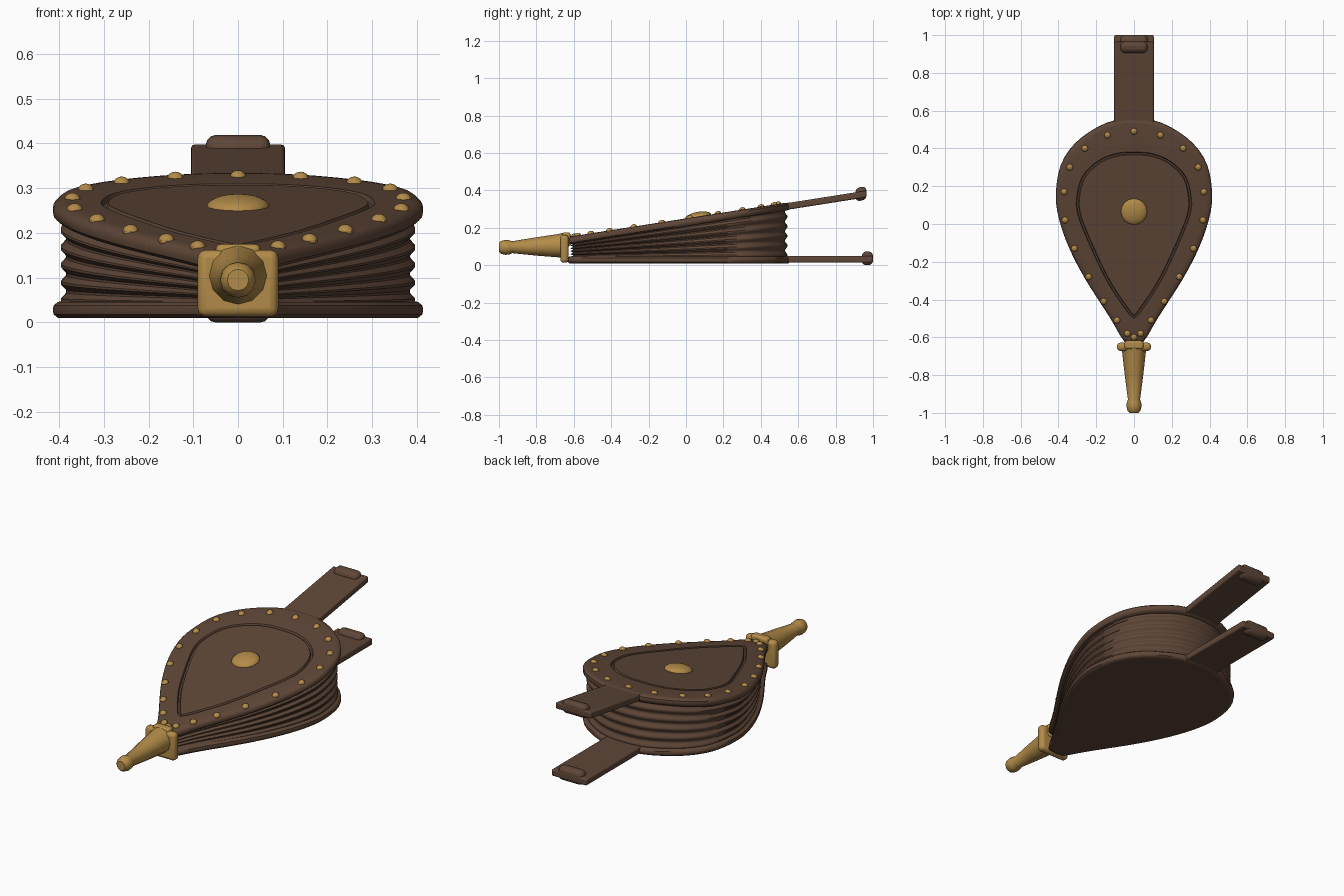
import bpy, bmesh, math
from mathutils import Vector

old = bpy.data.objects.get("Cube")
if old:
    bpy.data.objects.remove(old, do_unlink=True)


def material(name, rgb):
    m = bpy.data.materials.new(name)
    m.use_nodes = True
    m.diffuse_color = (*rgb, 1)
    m.node_tree.nodes["Principled BSDF"].inputs["Base Color"].default_value = (*rgb, 1)
    return m


BROWN = material("brown wood and leather", (0.115, 0.062, 0.039))
BRASS = material("brass", (0.45, 0.26, 0.065))
SLOPE = 0.157
COUNT = 64


def tilt(y):
    """Height of the middle of the sloping top board at depth y."""
    return 0.228 + SLOPE * y


def finish(name, bm, mat, bevel=0):
    bmesh.ops.recalc_face_normals(bm, faces=bm.faces)
    mesh = bpy.data.meshes.new(name)
    bm.to_mesh(mesh)
    bm.free()
    mesh.materials.append(mat)
    ob = bpy.data.objects.new(name, mesh)
    bpy.context.collection.objects.link(ob)
    if bevel:
        mod = ob.modifiers.new("Rounded edges", "BEVEL")
        mod.width, mod.segments = bevel, 3
    bpy.ops.object.select_all(action="DESELECT")
    ob.select_set(True)
    bpy.context.view_layer.objects.active = ob
    bpy.ops.object.shade_smooth_by_angle(angle=math.radians(40))
    return ob


def loft(name, rings, mat, caps=True):
    bm = bmesh.new()
    loops = [[bm.verts.new(p) for p in ring] for ring in rings]
    for a, b in zip(loops, loops[1:]):
        for i in range(len(a)):
            j = (i + 1) % len(a)
            bm.faces.new((a[i], a[j], b[j], b[i]))
    if caps:
        bm.faces.new(loops[0])
        bm.faces.new(loops[-1])
    return finish(name, bm, mat)


def teardrop(half):
    """Smooth closed outline from its +x half, evenly resampled."""
    h = [Vector(p) for p in half]
    ctrl = [Vector((-h[1].x, h[1].y))] + h + [Vector((-h[-2].x, h[-2].y))]
    fine = []
    for a, b, c, d in zip(ctrl, ctrl[1:], ctrl[2:], ctrl[3:]):
        for k in range(12):
            t = k / 12
            fine.append(0.5 * (2 * b + (c - a) * t + (2 * a - 5 * b + 4 * c - d) * t * t
                               + (3 * b - a - 3 * c + d) * t ** 3))
    fine.append(h[-1])
    run = [0]
    for p, q in zip(fine, fine[1:]):
        run.append(run[-1] + (q - p).length)
    right = []
    for i in range(COUNT // 2 + 1):
        s = run[-1] * i / (COUNT // 2)
        k = max(j for j in range(len(run) - 1) if run[j] <= s + 1e-9)
        right.append(fine[k].lerp(fine[k + 1], (s - run[k]) / (run[k + 1] - run[k])))
    return right + [Vector((-p.x, p.y)) for p in right[-2:0:-1]]


def inset(outline, d):
    out = []
    for i, p in enumerate(outline):
        t = (outline[(i + 1) % COUNT] - outline[i - 1]).normalized()
        out.append(p + Vector((-t.y, t.x)) * d)
    return out


def ring(outline, d, height):
    return [(p.x, p.y, height(p.y)) for p in inset(outline, d)]


BOARD = teardrop([(0, -.635), (.05, -.625), (.125, -.5), (.265, -.28), (.355, -.1), (.405, .06),
                  (.413, .18), (.385, .32), (.31, .43), (.2, .51), (.1, .55), (0, .56)])
PANEL = teardrop([(0, -.5), (.04, -.46), (.145, -.3), (.24, -.1), (.295, .04), (.305, .13),
                  (.275, .25), (.19, .335), (.09, .375), (0, .38)])

# Boards: rounded rim sections given as (inset, offset from the middle)
RIM = [(.03, -.018), (.012, -.018), (.002, -.01), (0, 0), (.002, .01), (.012, .018), (.03, .02)]
loft("bottom_board", [ring(BOARD, d, lambda y: .028 + dz) for d, dz in RIM], BROWN)
GROOVE = [(0, .02), (.004, .01), (.012, .01), (.016, .02)]
top = [ring(BOARD, d, lambda y: tilt(y) + dz * 1.1) for d, dz in RIM]
top += [ring(PANEL, d, lambda y: tilt(y) + dz * 1.1) for d, dz in GROOVE]
loft("top_board", top, BROWN)

# Pleated leather between the boards
folds, steps = 5, 30
pleats = []
for k in range(steps + 1):
    t = k / steps
    d = .024 - .007 * math.sin(2 * math.pi * folds * t)
    pleats.append(ring(BOARD, d, lambda y: .04 + (tilt(y) - .055) * t))
loft("leather_bellows", pleats, BROWN)


def box(name, x, y0, y1, z0, z1, mat, bevel, slope=0):
    """Box centred on x = 0, its height optionally following a slope in y."""
    bm = bmesh.new()
    bmesh.ops.create_cube(bm, size=1)
    for v in bm.verts:
        y = y0 if v.co.y < 0 else y1
        v.co = (v.co.x * 2 * x, y, (z0 if v.co.z < 0 else z1) + slope * y)
    return finish(name, bm, mat, bevel)


# Handles with a rounded stop bar near each end
for side, y1, base, slope in (("bottom", 1.0, .03, 0), ("top", .965, .228, SLOPE)):
    box(side + "_handle", .105, .5, y1, base - .017, base + .019, BROWN, .008, slope)
    mid = y1 - .03
    box(side + "_handle_stop", .072, mid - .029, mid + .029,
        base - .03, base + .043, BROWN, .022, slope)


def dome(name, x, y, r, h, mat, seg=8):
    bm = bmesh.new()
    bmesh.ops.create_uvsphere(bm, u_segments=seg, v_segments=seg, radius=1)
    for v in bm.verts:
        px, py = x + v.co.x * r, y + v.co.y * r
        v.co = (px, py, tilt(py) + .021 + v.co.z * h)
    return finish(name, bm, mat)


# Brass boss and the studs around the rim
dome("centre_boss", 0, .065, .07, .026, BRASS, 16)
STUDS = [(0, -.6), (.035, -.58), (.09, -.51), (.16, -.41), (.24, -.28), (.315, -.13),
         (.365, .02), (.37, .17), (.34, .3), (.26, .4), (.14, .47), (0, .49)]
for x, y in STUDS:
    for s in ((1, -1) if x else (1,)):
        dome("stud", s * x, y, .018, .014, BRASS)

# Nozzle: square collar and tapering spout
box("nozzle_collar", .09, -.672, -.628, .013, .162, BRASS, .018)
box("collar_lip", .05, -.662, -.618, .1, .175, BRASS, .012)
SPOUT = [(-.65, .068, .106), (-.685, .062, .104), (-.8, .049, .1), (-.93, .032, .096),
         (-.945, .038, .095), (-.965, .04, .095), (-.99, .034, .095), (-1.0, .024, .095)]
loft("nozzle_spout", [[(r * math.cos(a * math.pi / 6), y, z + r * math.sin(a * math.pi / 6))
                       for a in range(12)] for y, r, z in SPOUT], BRASS)
